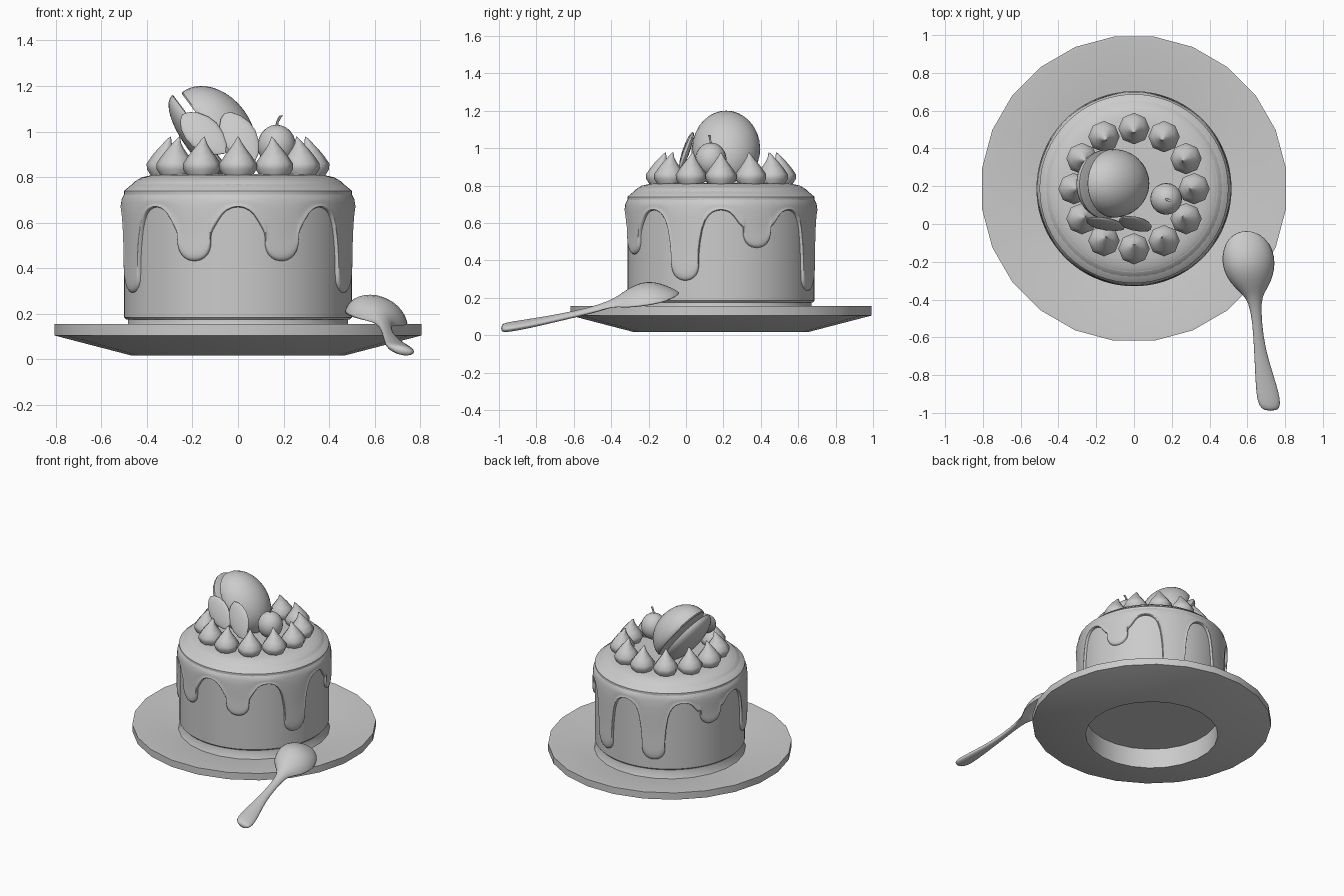
import bpy, bmesh, math
from math import sin, cos, radians, pi
from mathutils import Matrix, Vector

if "Cube" in bpy.data.objects:
    bpy.data.objects.remove(bpy.data.objects["Cube"])

CY = 0.187  # cake and plate centre on y


def finish(name, verts, faces, angle=40, subsurf=0):
    me = bpy.data.meshes.new(name)
    me.from_pydata(verts, [], faces)
    bm = bmesh.new()
    bm.from_mesh(me)
    bmesh.ops.remove_doubles(bm, verts=bm.verts, dist=1e-5)
    bmesh.ops.recalc_face_normals(bm, faces=bm.faces)
    bm.to_mesh(me)
    bm.free()
    me.shade_smooth()
    if angle < 180:
        me.set_sharp_from_angle(angle=radians(angle))
    ob = bpy.data.objects.new(name, me)
    bpy.context.collection.objects.link(ob)
    if subsurf:
        m = ob.modifiers.new("smooth", 'SUBSURF')
        m.levels = m.render_levels = subsurf
    return ob


def skin(rings, closed=True):
    n = len(rings[0])
    verts = [v for r in rings for v in r]
    faces = [(i * n + j, i * n + (j + 1) % n, (i + 1) * n + (j + 1) % n, (i + 1) * n + j)
             for i in range(len(rings) - 1) for j in range(n)]
    if closed:
        faces += [tuple(range(n)), tuple(range((len(rings) - 1) * n, len(rings) * n))]
    return verts, faces


def lathe(name, profile, n, mat, angle=40, subsurf=0, phase=0.0):
    rings = [[mat @ Vector((max(r, 0.001) * cos(2 * pi * j / n + phase),
                            max(r, 0.001) * sin(2 * pi * j / n + phase), z))
              for j in range(n)] for r, z in profile]
    return finish(name, *skin(rings), angle, subsurf)


centre = Matrix.Translation((0, CY, 0))

# plate with open foot recess and raised board under the cake
lathe("plate", [(0, .165), (.45, .165), (.45, .018), (.475, .018), (.812, .105), (.812, .155),
                (.79, .155), (.505, .115), (.487, .155), (.487, .178), (0, .178)],
      24, centre, 30, phase=pi / 24)

# cake body
lathe("cake", [(0, .175), (.49, .175), (.5, .185), (.5, .74), (.44, .79), (0, .79)], 64, centre)

# icing: half-drip template is (angle at top, angle at hem, hem height, height is above drip tip)
half = [(-22.5, -22.5, .67, 0), (-18.5, -19, .665, 0), (-14.5, -14.8, .645, 0),
        (-11, -10.8, .58, 0), (-8.5, -8.4, .12, 1), (-6.5, -9.2, .065, 1),
        (-4.5, -7.2, .025, 1), (-2.5, -3.6, .004, 1)]
template = half + [(0, 0, 0, 1)] + [(-a, -b, z, k) for a, b, z, k in half[:0:-1]]
drips = [.43, .29, .465, .235, .25, .49, .29, .43]
columns = []
for i, tip in enumerate(drips):
    mid = 22.5 + 45 * i
    columns += [(mid + a, mid + b, z + tip if k else z) for a, b, z, k in template]


def polar(r, deg, z):
    t = radians(deg)
    return (r * sin(t), CY - r * cos(t), z)


rings = [[polar(r, a, z) for a, b, h in columns]
         for r, z in [(.002, .815), (.2, .815), (.40, .815), (.455, .785), (.495, .735)]]
for t, r in [(0, .512), (.35, .513), (.65, .513), (.85, .518), (.95, .516), (1, .507), (1, .488)]:
    rings.append([polar(r, a + (b - a) * t, .705 + (h - .705) * t) for a, b, h in columns])
finish("icing", *skin(rings, False), 180, 1)

# ring of twelve piped kisses, tips curling inward
for i in range(12):
    a = 2 * pi * i / 12
    ob = lathe("piped_kiss", [(.06, .80), (.082, .835), (.083, .86), (.06, .893), (.036, .925),
                              (.018, .95), (.009, .967), (0, .978)], 8,
               Matrix.Translation((.318 * cos(a), CY + .318 * sin(a), 0)), 50)
    for v in ob.data.vertices:
        lean = .02 * max(0, (v.co.z - .9) / .075) ** 2
        v.co.x -= lean * cos(a)
        v.co.y -= lean * sin(a)

# cherry with stem
ball = [(sin(pi * k / 12), -cos(pi * k / 12)) for k in range(13)]
lathe("cherry", [(.084 * r, .092 * z) for r, z in ball], 20, Matrix.Translation((.17, .133, .938)), 180)
stem = [((.17, .133, 1.01), .006), ((.172, .130, 1.04), .006), ((.182, .127, 1.06), .007), ((.19, .125, 1.07), .008)]
finish("cherry_stem", *skin([[(p[0] + r * cos(k * pi / 3), p[1] + r * sin(k * pi / 3), p[2])
                              for k in range(6)] for p, r in stem]), 60)

# two halves of an egg-shaped shell, tilted and slightly apart
axis, slope = Vector((.8, 0, .6)), Vector((-.6, 0, .8))
dome = [(0, 0), (.97, 0)] + [(cos(pi * k / 20), .04 + .96 * sin(pi * k / 20)) for k in range(11)]


def egg_half(name, pos, a, b, depth):
    m = Matrix.Identity(4)
    for c, v in enumerate([Vector((0, a, 0)), slope * b, axis * depth, Vector(pos)]):
        for r in range(3):
            m[r][c] = v[r]
    lathe(name, dome, 32, m, 45)


egg_half("shell_half_right", (-.115, .215, .99), .182, .225, .175)
egg_half("shell_half_left", (-.148, .21, .978), .182, .23, -.09)

# two thin petals leaning on the shell
petal = [(0, -1), (.45, -.8), (.8, -.45), (.97, -.05), (.93, .3), (.7, .65), (.38, .88), (0, 1)]
for x, z, tilt, w in [(-.15, .99, -46, .078), (.008, .975, -30, .078)]:
    m = (Matrix.Translation((x, .0, z)) @ Matrix.Rotation(radians(-20), 4, 'X')
         @ Matrix.Rotation(radians(tilt), 4, 'Y') @ Matrix.Diagonal((w, .018, .132, 1)))
    lathe("petal", petal, 20, m, 60)

# spoon: sections of (x, y, edge height, half width, rise above edge, underside offset, roll slope)
sections = [(.595, -.037, .222, .02, .008, .0, -.1), (.597, -.055, .215, .075, .025, .008, -.15),
            (.60, -.10, .195, .12, .068, .045, -.17), (.605, -.17, .175, .143, .112, .09, -.17),
            (.608, -.24, .163, .140, .122, .10, -.17), (.615, -.31, .155, .112, .095, .07, -.17),
            (.628, -.365, .155, .062, .055, .02, -.15), (.64, -.41, .155, .034, .028, -.012, -.2),
            (.652, -.52, .128, .025, .018, -.015, -.25), (.665, -.66, .098, .03, .018, -.018, -.25),
            (.69, -.80, .070, .049, .02, -.022, -.25), (.708, -.90, .053, .062, .022, -.026, -.2),
            (.718, -.96, .044, .06, .022, -.026, -.2), (.724, -.99, .038, .035, .017, -.02, -.2)]
rings = []
for x, y, z, w, up, low, roll in sections:
    ring = []
    for k in range(16):
        c, s = cos(2 * pi * k / 16), sin(2 * pi * k / 16)
        ring.append((x + w * c, y, z + (up * s if s > 0 else low * -s) + roll * w * c))
    rings.append(ring)
finish("spoon", *skin(rings), 180, 1)
